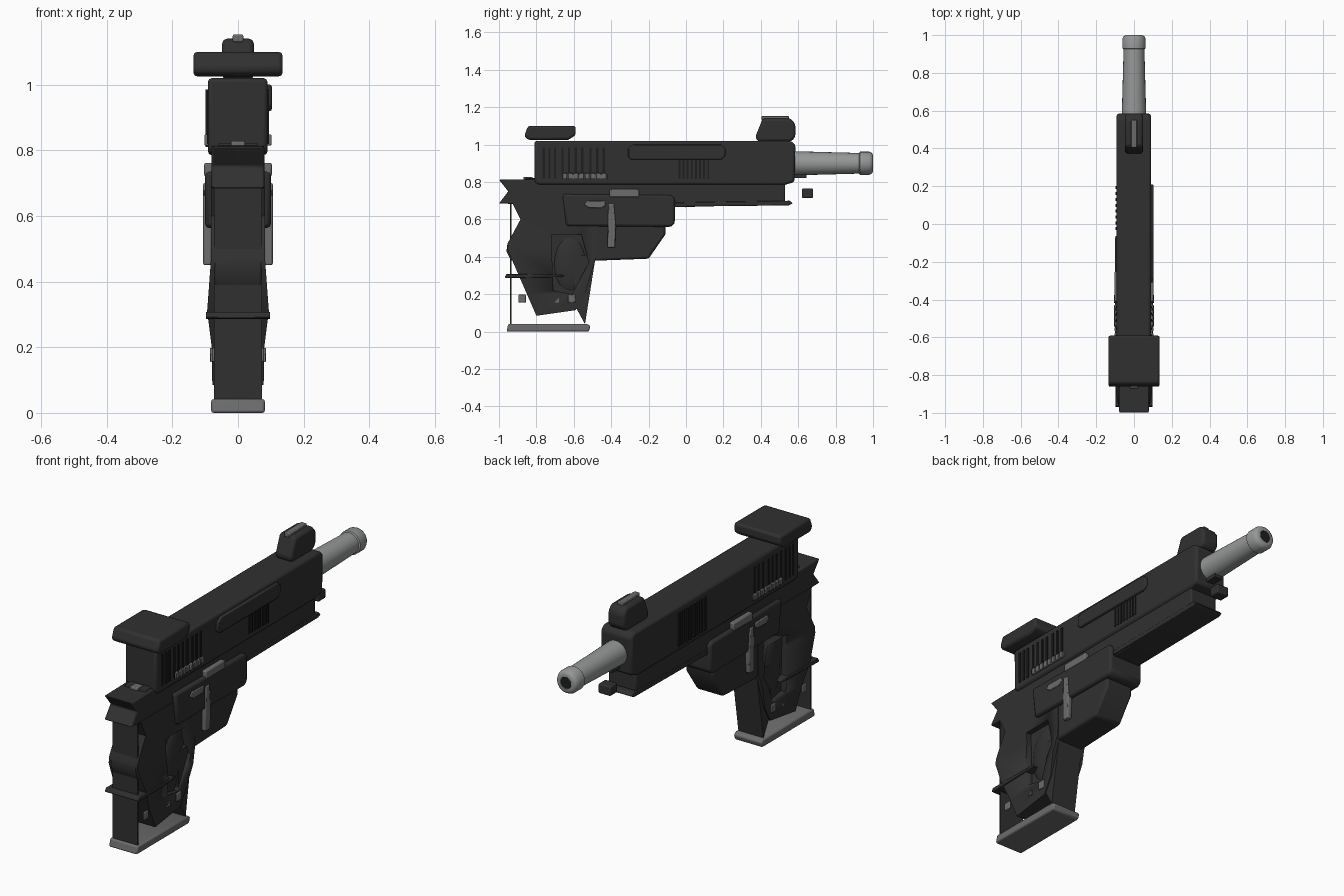
import bpy, bmesh, math
from mathutils import Vector


def material(name, r, g, b):
    m = bpy.data.materials.new(name)
    m.diffuse_color = (r, g, b, 1)
    return m


DARK = material("dark_polymer", 0.030, 0.030, 0.030)
BLACK = material("black_slots", 0.013, 0.013, 0.013)
STEEL = material("bright_steel", 0.30, 0.315, 0.31)
GRAY = material("gray_metal", 0.15, 0.15, 0.15)


def finish(name, bm, mat, bevel=0.0, segs=2):
    bmesh.ops.recalc_face_normals(bm, faces=bm.faces)
    me = bpy.data.meshes.new(name)
    bm.to_mesh(me)
    bm.free()
    me.materials.append(mat)
    ob = bpy.data.objects.new(name, me)
    bpy.context.collection.objects.link(ob)
    for p in me.polygons:
        p.use_smooth = True
    bpy.ops.object.select_all(action='DESELECT')
    ob.select_set(True)
    bpy.context.view_layer.objects.active = ob
    bpy.ops.object.shade_smooth_by_angle(angle=math.radians(35))
    if bevel:
        mod = ob.modifiers.new("bevel", 'BEVEL')
        mod.width, mod.segments = bevel, segs
        mod.limit_method = 'ANGLE'
        mod.angle_limit = math.radians(35)
    return ob


def prism(name, pts, x0, x1, mat=DARK, bevel=0.0, widths=None):
    """Side outline (y, z) pushed from x0 to x1; widths gives (z, half width) steps."""
    bm = bmesh.new()
    f = bm.faces.new([bm.verts.new((x0, y, z)) for y, z in pts])
    ext = bmesh.ops.extrude_face_region(bm, geom=[f])
    for v in ext["geom"]:
        if isinstance(v, bmesh.types.BMVert):
            v.co.x = x1
    if widths:
        for z, _ in widths:
            bmesh.ops.bisect_plane(bm, geom=bm.verts[:] + bm.edges[:] + bm.faces[:],
                                   plane_co=(0, 0, z), plane_no=(0, 0, 1))
        for v in bm.verts:
            for (za, wa), (zb, wb) in zip(widths, widths[1:]):
                if za - 1e-5 <= v.co.z <= zb + 1e-5:
                    w = wa + (wb - wa) * (v.co.z - za) / (zb - za)
                    v.co.x = math.copysign(w, v.co.x)
                    break
    return finish(name, bm, mat, bevel)


def box(name, x, y, z, mat=DARK, bevel=0.0):
    return prism(name, [(y[0], z[0]), (y[1], z[0]), (y[1], z[1]), (y[0], z[1])],
                 x[0], x[1], mat, bevel)


def both(name, fn):
    """Build a part on the right and left sides."""
    for side, s in (("right", 1), ("left", -1)):
        fn(side + "_" + name, s)


def lathe(name, prof, z, mat, n=24):
    """Rings (y, radius) around a lengthwise axis at height z."""
    bm = bmesh.new()
    rings = [[bm.verts.new((r * math.cos(2 * math.pi * i / n), y,
                            z + r * math.sin(2 * math.pi * i / n))) for i in range(n)]
             for y, r in prof]
    for a, b in zip(rings, rings[1:]):
        for i in range(n):
            bm.faces.new((a[i], a[(i + 1) % n], b[(i + 1) % n], b[i]))
    bm.faces.new(rings[0])
    bm.faces.new(rings[-1])
    return finish(name, bm, mat)


# Slide and sights
prism("slide", [(-0.81, 0.80), (-0.79, 0.785), (0.53, 0.785), (0.58, 0.80), (0.585, 1.0),
                (0.56, 1.02), (-0.81, 1.02)], -0.092, 0.09, DARK, 0.014)
prism("rear_sight", [(-0.865, 1.045), (-0.845, 1.025), (-0.63, 1.025), (-0.59, 1.05),
                     (-0.59, 1.10), (-0.845, 1.10)], -0.136, 0.136, DARK, 0.012)
prism("front_sight", [(0.37, 1.04), (0.385, 1.015), (0.56, 1.015), (0.585, 1.04),
                      (0.585, 1.11), (0.56, 1.14), (0.41, 1.14)], -0.048, 0.048, DARK, 0.014)
box("sight_insert", (-0.016, 0.016), (0.405, 0.55), (1.13, 1.153), GRAY, 0.004)

# Barrel
lathe("barrel", [(0.5, 0.065), (0.6, 0.064), (0.93, 0.055)], 0.90, STEEL)
lathe("muzzle_collar", [(0.925, 0.054), (0.93, 0.062), (0.98, 0.062), (0.994, 0.055),
                        (1.0, 0.045), (1.0, 0.031), (0.96, 0.03)], 0.90, STEEL)
lathe("bore", [(0.95, 0.031), (0.999, 0.031)], 0.90, BLACK, 8)
box("guide_rod", (-0.022, 0.022), (0.55, 0.645), (0.822, 0.845))
box("front_stud", (-0.035, 0.035), (0.62, 0.68), (0.715, 0.765), DARK, 0.006)

# Frame, rail and tang
prism("frame", [(-0.93, 0.68), (0.0, 0.665), (0.53, 0.695), (0.53, 0.80), (-0.85, 0.80)],
      -0.08, 0.08, DARK, 0.008)
prism("rail", [(-0.06, 0.668), (0.55, 0.675), (0.57, 0.685), (0.555, 0.70), (-0.06, 0.69)],
      -0.084, 0.084, DARK, 0.003)
prism("tang", [(-1.0, 0.812), (-0.95, 0.75), (-1.0, 0.685), (-0.8, 0.68), (-0.8, 0.815)],
      -0.08, 0.08, DARK, 0.006)
box("tang_cap", (-0.06, 0.06), (-0.86, -0.78), (0.80, 0.822), DARK, 0.004)
box("hammer", (-0.022, 0.022), (-0.87, -0.82), (0.80, 0.828), GRAY, 0.005)

# Body block and guard
prism("body_block", [(-0.64, 0.565), (-0.08, 0.56), (-0.06, 0.58), (-0.06, 0.715), (-0.08, 0.73),
                     (-0.66, 0.735)], -0.10, 0.10, DARK, 0.012)
prism("guard", [(-0.52, 0.378), (-0.20, 0.39), (-0.11, 0.52), (-0.11, 0.60), (-0.52, 0.60)],
      -0.08, 0.08, DARK, 0.012)

# Grip with a recessed panel on each side
grip = prism("grip", [(-0.93, 0.69), (-0.885, 0.60), (-0.955, 0.47), (-0.955, 0.44), (-0.80, 0.085),
                      (-0.59, 0.115), (-0.54, 0.20), (-0.48, 0.40), (-0.48, 0.69)],
             -0.09, 0.09, DARK, 0.0,
             [(0.0, 0.077), (0.2, 0.08), (0.31, 0.094), (0.46, 0.083), (0.8, 0.083)])
recess = [(-0.72, 0.52), (-0.56, 0.52), (-0.52, 0.37), (-0.61, 0.20), (-0.71, 0.22)]


def recess_cut(name, s):
    cut = prism(name, recess, s * 0.055, s * 0.14)
    cut.hide_render = True
    cut.hide_set(True)
    mod = grip.modifiers.new("recess", 'BOOLEAN')
    mod.operation, mod.object = 'DIFFERENCE', cut
    mod.solver = 'EXACT'


def swell(name, s):
    bm = bmesh.new()
    bmesh.ops.create_uvsphere(bm, u_segments=24, v_segments=12, radius=1)
    for v in bm.verts:
        v.co = Vector((s * 0.045 + v.co.x * 0.03, -0.62 + v.co.y * 0.09, 0.36 + v.co.z * 0.15))
    finish(name, bm, DARK)


both("recess_cutter", recess_cut)
both("palm_swell", swell)

# Straps, grip band and magazine base
box("back_strap", (-0.073, 0.073), (-0.94, -0.932), (0.04, 0.69))
prism("back_bump", [(-0.935, 0.38), (-0.96, 0.43), (-0.955, 0.47), (-0.90, 0.51), (-0.86, 0.5),
                    (-0.86, 0.39)], -0.072, 0.072, DARK, 0.006)
prism("front_strap", [(-0.48, 0.42), (-0.54, 0.04), (-0.60, 0.15), (-0.60, 0.40)],
      -0.073, 0.073)
prism("grip_band", [(-0.97, 0.29), (-0.96, 0.286), (-0.67, 0.292), (-0.65, 0.298),
                    (-0.67, 0.305), (-0.96, 0.308)], -0.098, 0.098, DARK, 0.003)
prism("magazine_base", [(-0.96, 0.0), (-0.52, 0.0), (-0.51, 0.03), (-0.53, 0.042), (-0.95, 0.042)],
      -0.082, 0.082, GRAY, 0.008)


# Details repeated on both sides
def side_box(part, depth, y, z, mat, bevel=0.004):
    def build(name, s):
        box(name, sorted((s * 0.07, s * depth)), y, z, mat, bevel)
    both(part, build)


side_box("catch", 0.103, (-0.41, -0.25), (0.72, 0.762), GRAY, 0.006)
side_box("rear_pin", 0.079, (-0.895, -0.855), (0.155, 0.198), GRAY)
side_box("front_pin", 0.086, (-0.63, -0.59), (0.155, 0.198), GRAY)
both("small_pin", lambda n, s: prism(n, [(-0.705, 0.155), (-0.68, 0.155), (-0.68, 0.18)],
                                     s * 0.07, s * 0.084, GRAY))
both("button", lambda n, s: prism(n, [(-0.545, 0.68), (-0.52, 0.662), (-0.45, 0.662),
                                      (-0.43, 0.675), (-0.43, 0.698), (-0.53, 0.7)],
                                  s * 0.09, s * 0.106, GRAY, 0.004))
both("lever", lambda n, s: prism(n, [(-0.42, 0.45), (-0.38, 0.45), (-0.375, 0.56), (-0.385, 0.685),
                                     (-0.415, 0.685)], s * 0.08, s * 0.106, GRAY, 0.005))

# Toothed strip near the rear of the slide
for i in range(8):
    y = -0.66 + i * 0.03
    side_box("strip_tooth_%d" % i, 0.102, (y, y + 0.024), (0.815, 0.848), GRAY, 0.003)
side_box("strip_bar", 0.097, (-0.66, -0.42), (0.815, 0.842), GRAY, 0.003)

# Grip slots on the slide
for i, y in enumerate((-0.76, -0.73, -0.70, -0.66, -0.625, -0.59, -0.555, -0.51, -0.475, -0.44)):
    side_box("rear_slot_%d" % i, 0.095, (y - 0.006, y + 0.006), (0.82, 0.985), BLACK, 0)
for i in range(8):
    y = -0.035 + i * 0.022
    box("right_mid_slot_%d" % i, (0.08, 0.094), (y - 0.005, y + 0.005), (0.815, 0.92), BLACK)
    y = -0.025 + i * 0.031
    box("left_mid_slot_%d" % i, (-0.099, -0.08), (y - 0.008, y + 0.008), (0.81, 0.985), BLACK)

# Cover on the right of the slide
prism("port_cover", [(-0.31, 0.935), (-0.295, 0.92), (0.19, 0.92), (0.21, 0.94), (0.21, 0.98),
                     (0.19, 1.0), (-0.28, 1.0), (-0.31, 0.98)], 0.08, 0.103, DARK, 0.006)
